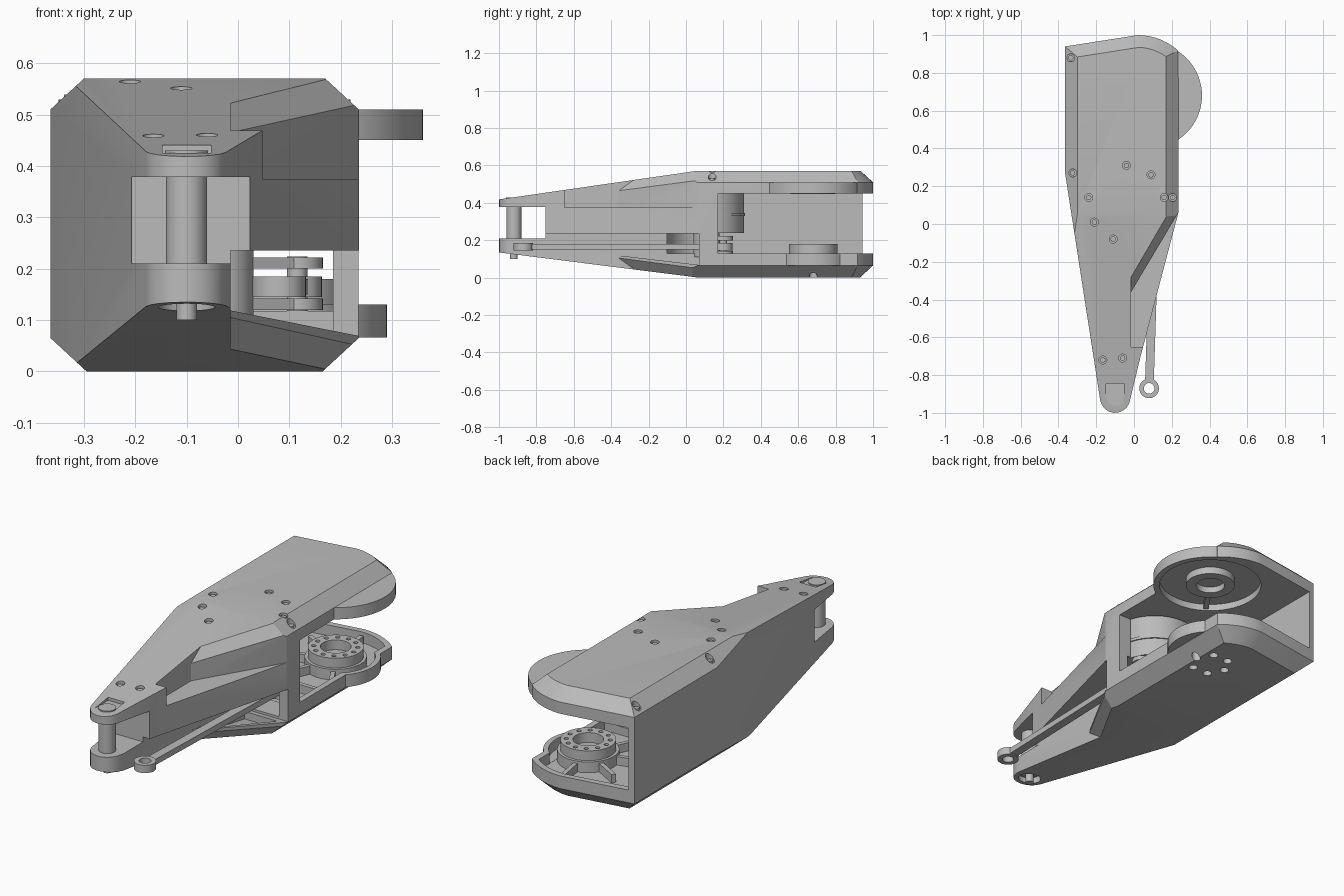
import bpy, bmesh
from math import sin, cos, radians, pi, hypot
from mathutils import Vector

cube = bpy.data.objects.get("Cube")
if cube:
    bpy.data.objects.remove(cube, do_unlink=True)

grey = bpy.data.materials.new("machined grey")
grey.use_nodes = True
grey.diffuse_color = (0.5, 0.5, 0.5, 1)
grey.node_tree.nodes["Principled BSDF"].inputs["Base Color"].default_value = (0.5, 0.5, 0.5, 1)


def finish(name, bm):
    bmesh.ops.recalc_face_normals(bm, faces=bm.faces[:])
    mesh = bpy.data.meshes.new(name)
    bm.to_mesh(mesh)
    bm.free()
    mesh.materials.append(grey)
    obj = bpy.data.objects.new(name, mesh)
    bpy.context.scene.collection.objects.link(obj)
    return obj


def prism_mesh(points, z0, z1):
    bm = bmesh.new()
    face = bm.faces.new([bm.verts.new((x, y, z0)) for x, y in points])
    top = bmesh.ops.extrude_face_region(bm, geom=[face])["geom"]
    bmesh.ops.translate(bm, vec=(0, 0, z1 - z0),
                        verts=[v for v in top if isinstance(v, bmesh.types.BMVert)])
    return bm


def prism(name, points, z0, z1):
    return finish(name, prism_mesh(points, z0, z1))


def box(name, x0, x1, y0, y1, z0, z1):
    return prism(name, [(x0, y0), (x1, y0), (x1, y1), (x0, y1)], z0, z1)


def arc(cx, cy, r, a0, a1, steps):
    angles = [radians(a0 + (a1 - a0) * i / steps) for i in range(steps + 1)]
    return [(cx + r * cos(a), cy + r * sin(a)) for a in angles]


def disc(name, centre, r, z0, z1, sides=48):
    return prism(name, arc(*centre, r, 0, 360, sides)[:-1], z0, z1)


def bar(name, a, b, width, z0, z1):
    dx, dy = b[0] - a[0], b[1] - a[1]
    k = width / 2 / hypot(dx, dy)
    ox, oy = -dy * k, dx * k
    return prism(name, [(a[0] + ox, a[1] + oy), (b[0] + ox, b[1] + oy),
                        (b[0] - ox, b[1] - oy), (a[0] - ox, a[1] - oy)], z0, z1)


def hull(name, points):
    bm = bmesh.new()
    for p in points:
        bm.verts.new(p)
    bmesh.ops.convex_hull(bm, input=bm.verts[:])
    return finish(name, bm)


def combine(target, tools, operation="DIFFERENCE"):
    for tool in tools:
        mod = target.modifiers.new("combine", "BOOLEAN")
        mod.operation, mod.object, mod.solver = operation, tool, "EXACT"
        bpy.context.view_layer.objects.active = target
        bpy.ops.object.modifier_apply(modifier=mod.name)
        bpy.data.objects.remove(tool, do_unlink=True)


HEIGHT = 0.57
HIP = (0.08, 0.68)
MOTOR = (-0.04, 0.11)
KNEE = (-0.1, -0.92)
ROD_FRONT, ROD_BACK = (0.08, -0.87), (0.115, 0.2)

# Outer housing: one outline, sloped at the front and chamfered at the back
back = [(-0.365, 0.27), (-0.365, 0.94)] + arc(0.02, 0.68, 0.32, 90, 48, 7) + [(0.235, 0.06)]
tip = [(0.035, -0.7)] + arc(*KNEE, 0.08, -20, -170, 8)
bm = prism_mesh(back + tip, 0, HEIGHT)
planes = [((0, 0.05, HEIGHT), (0, -0.13, 0.9)), ((0, 0.07, 0), (0, -0.135, -1.07))]
for a, b in zip(back, back[1:]):
    n = Vector((a[1] - b[1], b[0] - a[0])).normalized() * 0.06
    planes.append(((*a, 0.51), (n.x, n.y, 0.065)))
    planes.append(((*a, 0.065), (n.x, n.y, -0.065)))
for co, no in planes:
    bmesh.ops.bisect_plane(bm, geom=bm.verts[:] + bm.edges[:] + bm.faces[:], dist=1e-6,
                           plane_co=co, plane_no=Vector(no).normalized(), clear_outer=True)
    bmesh.ops.holes_fill(bm, edges=[e for e in bm.edges if e.is_boundary], sides=0)
body = finish("housing", bm)

# Round hip lobes on the upper and lower plates
combine(body, [disc("upper_lobe", HIP, 0.28, 0.445, 0.51, 64),
               disc("lower_lobe", HIP, 0.21, 0.066, 0.13, 64)], "UNION")

# Diagonal recesses on the right, above and below the middle wall
def diagonal(y0, z0, z1):
    return prism("diagonal_cutter", [(-0.015, y0), (0.5, y0), (0.5, 0.169),
                                     (0.3, 0.169), (-0.015, -0.36)], z0, z1)


def chamfer(flip):
    low = [(-0.015, -0.36, 0.465), (-0.015, -0.27, 0.53), (0.24, 0.06, 0.515), (0.18, 0.06, 0.575)]
    pts = low + [(x, y, 0.7) for x, y, z in low]
    return hull("chamfer_cutter", [(x, y, HEIGHT - z if flip else z) for x, y, z in pts])


combine(body, [diagonal(-0.65, 0.375, 1), diagonal(-1.1, -0.1, 0.235), chamfer(False), chamfer(True)])

# Rod channel, hip bay, motor pocket and knee fork
channel = [(-0.37, 0.12), (0.07, 0.068), (0.07, 0.235), (-0.37, 0.235)]
pan_edge = [(0.01, -0.29), (0.195, 0.04), (0.01, 0.04)]
combine(body, [
    hull("channel_cutter", [(x, y, z) for x in (-0.015, 0.5) for y, z in channel]),
    hull("pan_cutter", [(x, y, z) for x, y in pan_edge for z in (0.04 - y * 0.17, 0.2)]),
    box("crank_cutter", -0.015, 0.185, 0.03, 0.25, 0.08, 0.235),
    box("bay_cutter", -0.335, 0.6, 0.17, 1.2, 0.13, 0.45),
    disc("motor_cutter", MOTOR, 0.213, 0.128, 0.475, 64),
    box("fork_cutter", -0.6, 0.6, -1.3, -0.75, 0.21, 0.378),
    disc("hub_cutter", HIP, 0.25, 0.3, 0.485, 64),
    prism("pan_pocket", [(-0.335, 0.2), (-0.335, 0.91)] + arc(0.02, 0.68, 0.29, 90, 51, 6)
          + [(0.205, 0.2)], 0.075, 0.2),
    disc("lobe_pocket", HIP, 0.185, 0.076, 0.2),
    disc("knee_bore", KNEE, 0.055, 0, 0.16),
])

# Lower hip bearing with its bolt circle, and ribs across the pan
bearing = disc("hip_bearing", HIP, 0.13, 0.07, 0.18, 64)
bolts = [disc("bolt_cutter", p, 0.011, 0.15, 0.3, 12) for p in arc(*HIP, 0.103, 0, 360, 12)[:-1]]
combine(bearing, [disc("bore", HIP, 0.072, 0.1, 0.3)] + bolts)
disc("bearing_seat", HIP, 0.145, 0.06, 0.13, 64)
for angle in (100, 150, 195, 245, 300):
    end = (HIP[0] + 0.28 * cos(radians(angle)), HIP[1] + 0.28 * sin(radians(angle)))
    start = (HIP[0] + 0.13 * cos(radians(angle)), HIP[1] + 0.13 * sin(radians(angle)))
    bar("pan_rib", start, end, 0.022, 0.06, 0.118)
bar("pan_cross_rib", (-0.34, 0.36), (0.22, 0.36), 0.022, 0.06, 0.118)
combine(body, [disc("under_bolt", p, 0.022, -0.1, 0.05, 16) for p in arc(*HIP, 0.09, 0, 360, 6)[:-1]])

# Upper hip hub with a spoke
hub = disc("hip_hub", HIP, 0.12, 0.448, 0.49)
combine(hub, [disc("hub_bore", HIP, 0.07, 0.4, 0.48)])
bar("hub_spoke", (HIP[0] - 0.07, HIP[1] - 0.1), (HIP[0] - 0.14, HIP[1] - 0.2), 0.025, 0.455, 0.49)

# Motor and its crank
disc("motor", MOTOR, 0.2, 0.24, 0.476, 64)
disc("motor_flange", MOTOR, 0.206, 0.33, 0.345, 64)
disc("motor_shaft", MOTOR, 0.07, 0.11, 0.25)
for z in (0.12, 0.2):
    bar("crank_arm", MOTOR, ROD_BACK, 0.08, z, z + 0.022)
    disc("crank_end", ROD_BACK, 0.05, z, z + 0.022)
disc("crank_pin", ROD_BACK, 0.02, 0.118, 0.224, 24)

# Push rod with an eye at each end
bar("push_rod", (ROD_FRONT[0] + 0.002, ROD_FRONT[1] + 0.042), ROD_BACK, 0.046, 0.15, 0.18)
disc("rod_back_eye", ROD_BACK, 0.048, 0.145, 0.185)
eye = disc("rod_front_eye", ROD_FRONT, 0.052, 0.145, 0.185)
combine(eye, [disc("eye_bore", ROD_FRONT, 0.028, 0, 0.4, 32)])

# Knee pin
disc("knee_pin", KNEE, 0.04, 0.15, 0.4)
disc("knee_pin_end", KNEE, 0.02, 0.1, 0.2, 24)
combine(body, [box("pin_cap_pocket", -0.147, -0.053, -0.975, -0.845, 0.425, 0.6)])
disc("pin_cap", KNEE, 0.042, 0.38, 0.43)

# Countersunk screws on the top
screws = [(-0.04, 0.31), (0.09, 0.26), (-0.24, 0.14), (0.16, 0.14), (-0.21, 0.01),
          (-0.11, -0.08), (-0.165, -0.72), (-0.06, -0.71),
          (-0.335, 0.88), (-0.325, 0.27), (0.205, 0.14)]
for x, y in screws:
    top = min(HEIGHT, 0.44 + (y + 0.85) * 0.144, 0.51 + (x + 0.365) * 0.92, 0.51 + (0.235 - x) * 0.92)
    combine(body, [disc("screw_hole", (x, y), 0.021, top - 0.018, 0.8, 20)])
    disc("screw_head", (x, y), 0.014, top - 0.025, top - 0.008, 16)

# Rounded surfaces shade smooth, edges stay sharp
bpy.ops.object.select_all(action="DESELECT")
for obj in bpy.context.scene.objects:
    if obj.type == "MESH":
        obj.select_set(True)
bpy.context.view_layer.objects.active = body
bpy.ops.object.shade_smooth_by_angle(angle=radians(25))
